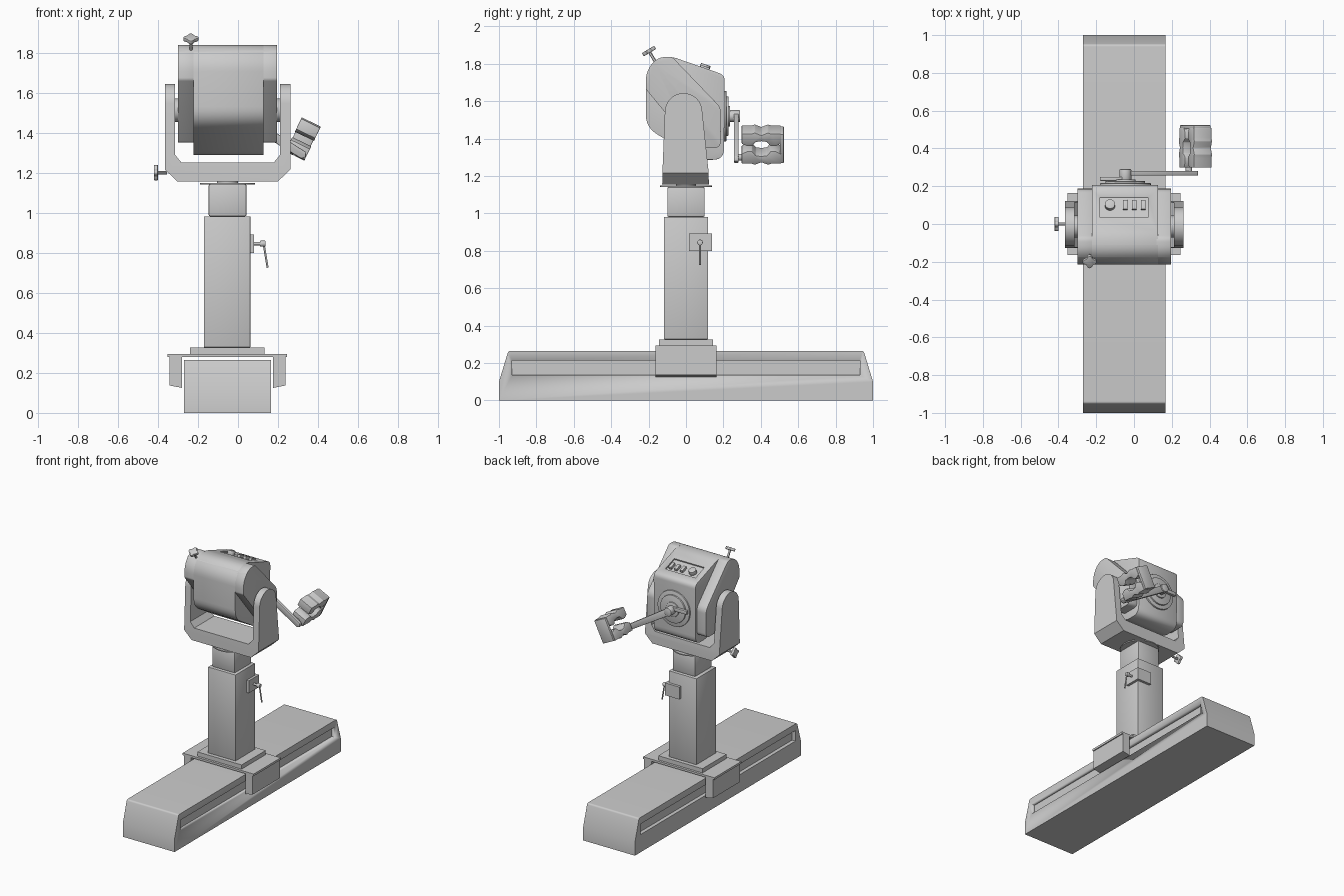
import bpy, bmesh, math
from mathutils import Matrix, Vector

if "Cube" in bpy.data.objects:
    bpy.data.objects.remove(bpy.data.objects["Cube"])

CX = -0.052  # symmetry plane of the machine
AXIS_X = Matrix(((0, 0, 1, 0), (1, 0, 0, 0), (0, 1, 0, 0), (0, 0, 0, 1)))  # outline in (y, z)
AXIS_Y = Matrix(((1, 0, 0, 0), (0, 0, 1, 0), (0, 1, 0, 0), (0, 0, 0, 1)))  # outline in (x, z)
AXIS_Z = Matrix.Identity(4)


def apply_mod(ob, kind, **props):
    m = ob.modifiers.new(kind, kind)
    for k, v in props.items():
        setattr(m, k, v)
    bpy.ops.object.select_all(action='DESELECT')
    bpy.context.view_layer.objects.active = ob
    ob.select_set(True)
    bpy.ops.object.modifier_apply(modifier=m.name)


def prism(name, pts, lo, hi, frame=AXIS_Z, bevel=0):
    bm = bmesh.new()
    f = bm.faces.new([bm.verts.new((a, b, lo)) for a, b in pts])
    ext = bmesh.ops.extrude_face_region(bm, geom=[f])['geom']
    bmesh.ops.translate(bm, vec=(0, 0, hi - lo),
                        verts=[v for v in ext if isinstance(v, bmesh.types.BMVert)])
    bm.transform(frame)
    bmesh.ops.recalc_face_normals(bm, faces=bm.faces)
    me = bpy.data.meshes.new(name)
    bm.to_mesh(me)
    bm.free()
    ob = bpy.data.objects.new(name, me)
    bpy.context.collection.objects.link(ob)
    if bevel:
        apply_mod(ob, 'BEVEL', width=bevel, segments=2, limit_method='ANGLE',
                  angle_limit=math.radians(40))
    bpy.ops.object.select_all(action='DESELECT')
    bpy.context.view_layer.objects.active = ob
    ob.select_set(True)
    bpy.ops.object.shade_smooth_by_angle(angle=math.radians(30))
    return ob


def box(name, x, y, z, bevel=0, frame=AXIS_Z):
    pts = [(x[0], y[0]), (x[1], y[0]), (x[1], y[1]), (x[0], y[1])]
    return prism(name, pts, z[0], z[1], frame, bevel)


def along(p0, p1):
    d = Vector(p1) - Vector(p0)
    return Matrix.Translation(p0) @ d.to_track_quat('Z', 'Y').to_matrix().to_4x4(), d.length


def ring(r, n=32, lobe=0, count=4):
    out = []
    for i in range(n):
        a = math.tau * i / n
        q = r + lobe * math.cos(count * a)
        out.append((q * math.cos(a), q * math.sin(a)))
    return out


def rod(name, p0, p1, r, n=32, bevel=0):
    m, length = along(p0, p1)
    return prism(name, ring(r, n), 0, length, m, bevel)


def knob(name, p0, p1):
    rod(name + '_shaft', p0, p1, 0.008, 12)
    m, length = along(p0, p1)
    prism(name, ring(0.032, 40, 0.006), length - 0.01, length + 0.01, m, 0.003)


def rounded(corners, steps=6):
    # soften each corner (a, b, distance) with a small curve
    out, n = [], len(corners)
    for i, (a, b, d) in enumerate(corners):
        c = Vector((a, b))
        if d == 0:
            out.append(c)
            continue
        p = c + (Vector(corners[i - 1][:2]) - c).normalized() * d
        q = c + (Vector(corners[(i + 1) % n][:2]) - c).normalized() * d
        for k in range(steps + 1):
            t = k / steps
            out.append(p * (1 - t) ** 2 + c * 2 * t * (1 - t) + q * t * t)
    return out


def boolean(ob, cutter, op):
    apply_mod(ob, 'BOOLEAN', object=cutter, operation=op, solver='EXACT')
    bpy.data.objects.remove(cutter)


def mx(x, side):
    return CX + side * x


# Floor rail with a long slot on both sides
rail = prism('floor_rail', rounded([(-1, 0, 0), (-1, 0.1, 0), (-0.95, 0.265, 0.012),
             (0.95, 0.265, 0.012), (1, 0.1, 0), (1, 0, 0)]), -0.27, 0.166, AXIS_X)
for s in (-1, 1):
    slot = box('slot_cutter', sorted((mx(0.19, s), mx(0.3, s))), (-0.93, 0.93), (0.135, 0.215))
    boolean(rail, slot, 'DIFFERENCE')

# Sliding carriage
box('carriage_plate', (-0.352, 0.246), (-0.163, 0.163), (0.279, 0.295))
for s in (-1, 1):
    prism('carriage_skirt', [(mx(0.29, s), 0.28), (mx(0.29, s), 0.137), (mx(0.228, s), 0.125),
          (mx(0.228, s), 0.28)], -0.163, 0.163, AXIS_Y)

# Telescopic column
box('column_foot', (-0.24, 0.132), (-0.145, 0.145), (0.295, 0.327))
box('column', (-0.17, 0.062), (-0.118, 0.118), (0.327, 0.982), 0.003)
box('inner_column', (-0.147, 0.043), (-0.1, 0.1), (0.982, 1.142), 0.008)
rod('turntable', (CX, 0, 1.141), (CX, 0, 1.149), 0.138, 48)
rod('turntable_hub', (CX, 0, 1.149), (CX, 0, 1.16), 0.053)

# Height clamp wrapped round the column corner, with lever
prism('height_clamp', [(0.06, 0.015), (0.081, 0.015), (0.081, 0.138), (-0.04, 0.138),
      (-0.04, 0.116), (0.06, 0.116)], 0.798, 0.892)
rod('lever_shaft', (0.08, 0.075, 0.845), (0.115, 0.075, 0.845), 0.008, 16)
rod('lever_hub', (0.11, 0.075, 0.845), (0.137, 0.075, 0.845), 0.015, 20, 0.003)
rod('lever', (0.128, 0.075, 0.845), (0.148, 0.075, 0.725), 0.005, 12)

# Yoke: U outline cut to a round-topped side outline
u_half = [(0.255, 1.645), (0.313, 1.645), (0.313, 1.215), (0.25, 1.155)]
u_in = [(0.23, 1.25), (0.263, 1.29), (0.263, 1.645)]
right = [(mx(a, 1), b) for a, b in [(0.263, 1.645)] + u_half[1:]]
left = [(mx(a, -1), b) for a, b in u_half[:0:-1]]
inner = [(mx(a, -1), b) for a, b in u_in[::-1]] + [(mx(a, 1), b) for a, b in u_in[:2]]
yoke = prism('yoke', right + left + inner, -0.2, 0.2, AXIS_Y)
arc = [(-0.013 + 0.1 * math.cos(a), 1.543 + 0.1 * math.sin(a))
       for a in (math.pi * i / 24 for i in range(25))]
side = [(-0.128, 1.1), (0.123, 1.1), (0.121, 1.22)] + arc + [(-0.126, 1.22)]
boolean(yoke, prism('yoke_cutter', side, -0.5, 0.5, AXIS_X), 'INTERSECT')
bpy.context.view_layer.objects.active = yoke
yoke.select_set(True)
bpy.ops.object.shade_smooth_by_angle(angle=math.radians(30))
for s in (-1, 1):
    rod('pivot', (mx(0.24, s), -0.013, 1.512), (mx(0.265, s), -0.013, 1.512), 0.058)
knob('yoke_knob', (-0.355, 0, 1.2), (-0.41, 0, 1.2))

# Head: central drum and side cheeks
head = prism('head', rounded([(-0.215, 1.46, 0.07), (-0.215, 1.765, 0.06), (-0.15, 1.835, 0.04),
             (-0.075, 1.838, 0.035), (0.207, 1.74, 0.03), (0.203, 1.287, 0.06),
             (0.07, 1.287, 0.04)]), -0.223, 0.127, AXIS_X, 0.005)
cheek = rounded([(-0.215, 1.665, 0.01), (-0.215, 1.765, 0.06), (-0.15, 1.835, 0.04),
                 (-0.075, 1.838, 0.02), (0.187, 1.565, 0.03), (0.185, 1.35, 0.035),
                 (0.045, 1.35, 0.01)])
for s in (-1, 1):
    prism('head_cheek', cheek, *sorted((mx(0.17, s), mx(0.248, s))), AXIS_X, 0.006)
knob('head_knob', (-0.235, -0.16, 1.805), (-0.235, -0.198, 1.868))

# Control panel recessed in the sloping top, with dial and buttons
slope = Matrix.Translation((CX, 0.1, 1.777)) @ Matrix.Rotation(math.radians(-19.2), 4, 'X')
boolean(head, box('panel_cutter', (-0.127, 0.127), (-0.07, 0.045), (-0.01, 0.1), 0, slope), 'DIFFERENCE')
prism('panel_dial', [(x - 0.075, y) for x, y in ring(0.027, 24)], -0.012, 0.02, slope, 0.003)
for i in range(3):
    x = 0.005 + 0.048 * i
    box('panel_button', (x - 0.012, x + 0.012), (-0.025, 0.025), (-0.012, 0.01), 0.002, slope)

# Rotating faceplate on the back
HX, HZ = -0.046, 1.52
for name, r, y in (('faceplate', 0.135, 0.216), ('faceplate_ring', 0.105, 0.227), ('hub_base', 0.055, 0.236)):
    rod(name, (HX, 0.19, HZ), (HX, y, HZ), r, 48, 0.003)
rod('hub', (HX, 0.23, HZ), (HX, 0.29, HZ), 0.032, 24, 0.006)
box('arm_tail', (-0.18, -0.06), (0.228, 0.25), (1.52, 1.548), 0.004)

# Arm reaching out to the clamp (frame: u across, y depth, v upward along the clamp)
arm = Matrix.Translation((HX, 0, HZ)) @ Matrix.Rotation(math.radians(32), 4, 'Y')
prism('arm', [(0, -0.026), (0.44, -0.02), (0.455, 0), (0.44, 0.02), (0, 0.026)],
      0.256, 0.281, arm @ AXIS_Y, 0.004)
grip = Matrix.Translation((0.325, 0.403, 1.368)) @ Matrix.Rotation(math.radians(26), 4, 'Y')
half = [(0.105, 0.03), (0.105, 0.088), (0.055, 0.088), (0.035, 0.095), (0.0, 0.08)]
jaw_in = [(0.0, 0.045), (0.03, 0.04), (0.05, 0.015), (0.075, 0.015)]
outline = half + [(-a, b) for a, b in half[-2::-1]] + [(-a, b) for a, b in jaw_in[::-1]] + jaw_in[1:]
for s in (-1, 1):
    prism('clamp_jaw', [(a, s * b) for a, b in outline], -0.053, 0.053, grip @ AXIS_X, 0.003)
box('clamp_bridge', (-0.05, 0.05), (0.1, 0.12), (-0.085, 0.085), 0.003, grip)
rod('clamp_joint', (0.29, 0.27, 1.3), (0.29, 0.31, 1.3), 0.018, 20)
